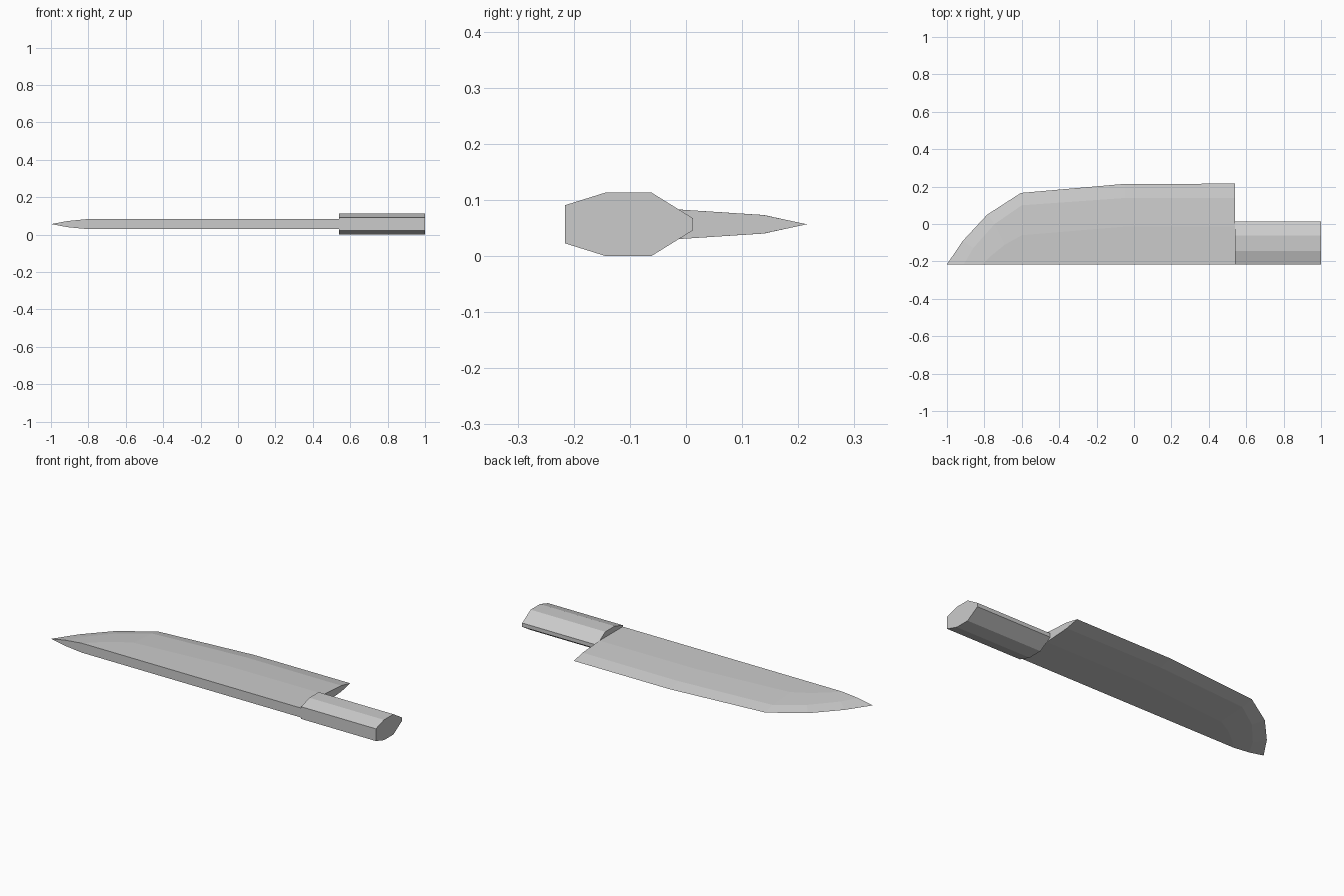
import bpy
import bmesh

if "Cube" in bpy.data.objects:
    bpy.data.objects.remove(bpy.data.objects["Cube"], do_unlink=True)

MID = 0.0565   # height of the knife's middle plane
HEEL = 0.54    # where blade meets handle
SPINE = -0.2155

steel = bpy.data.materials.new("plain grey")
steel.use_nodes = True
grey = (0.6, 0.6, 0.6, 1)
steel.diffuse_color = grey
steel.node_tree.nodes["Principled BSDF"].inputs["Base Color"].default_value = grey


def finish(name, bm):
    bmesh.ops.recalc_face_normals(bm, faces=bm.faces)
    mesh = bpy.data.meshes.new(name)
    bm.to_mesh(mesh)
    bm.free()
    mesh.materials.append(steel)
    obj = bpy.data.objects.new(name, mesh)
    bpy.context.collection.objects.link(obj)


# Blade: cutting edge, bevel line and flat line, each from tip to heel
edge = [(-1, SPINE), (-0.915, -0.09), (-0.785, 0.05), (-0.605, 0.166), (-0.05, 0.2145), (HEEL, 0.2155)]
bevel = [(-0.91, SPINE), (-0.86, -0.13), (-0.745, 0.0), (-0.6, 0.1), (-0.05, 0.139), (HEEL, 0.138)]
flat = [(-0.81, SPINE), (-0.77, -0.175), (-0.69, -0.11), (-0.6, -0.06), (-0.05, -0.014), (HEEL, -0.012)]

bm = bmesh.new()


def line(points, offset):
    return [bm.verts.new((x, y, MID + offset)) for x, y in points]


rim = line(edge, 0)
outlines = []
for side in (1, -1):
    rows = [rim, line(bevel, side * 0.0165), line(flat, side * 0.0263)]
    corner = bm.verts.new((HEEL, SPINE, MID + side * 0.0263))
    for a, b in zip(rows, rows[1:]):
        for i in range(len(a) - 1):
            bm.faces.new((a[i], a[i + 1], b[i + 1], b[i]))
    bm.faces.new(rows[2] + [corner])
    outlines.append((rows, corner))

# Spine and heel close the two sides
(top, top_corner), (low, low_corner) = outlines
bm.faces.new([rim[0], top[1][0], top[2][0], top_corner, low_corner, low[2][0], low[1][0]])
bm.faces.new([rim[-1], top[1][-1], top[2][-1], top_corner, low_corner, low[2][-1], low[1][-1]])
finish("blade", bm)

# Handle: faceted section extruded along x
half = [(SPINE, 0.034), (-0.1435, MID), (-0.0615, MID), (0.0125, 0.0107)]
section = half + [(y, -z) for y, z in reversed(half)]
bm = bmesh.new()
cap = bm.faces.new([bm.verts.new((HEEL, y, MID + z)) for y, z in section])
grown = bmesh.ops.extrude_face_region(bm, geom=[cap], use_keep_orig=True)
moved = [v for v in grown["geom"] if isinstance(v, bmesh.types.BMVert)]
bmesh.ops.translate(bm, verts=moved, vec=(1 - HEEL, 0, 0))
finish("handle", bm)
